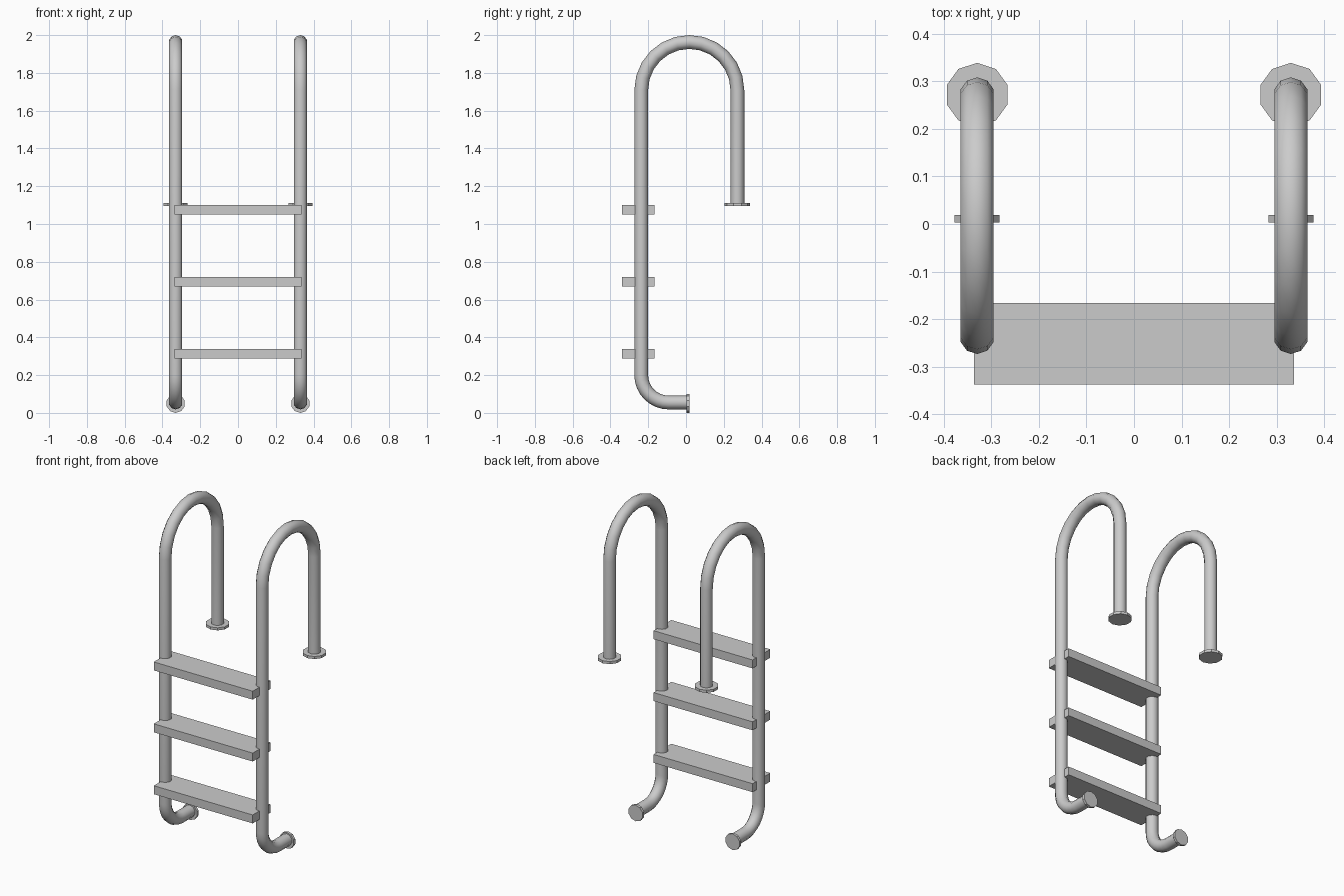
import bpy, bmesh, math
from mathutils import Vector, Matrix

if "Cube" in bpy.data.objects:
    bpy.data.objects.remove(bpy.data.objects["Cube"])

SIDES = 10
grey = bpy.data.materials.new("steel_grey")
grey.diffuse_color = (0.6, 0.6, 0.6, 1)
grey.use_nodes = True
grey.node_tree.nodes["Principled BSDF"].inputs["Base Color"].default_value = grey.diffuse_color


def finish(name, bm, smooth=False):
    bmesh.ops.recalc_face_normals(bm, faces=bm.faces[:])
    me = bpy.data.meshes.new(name)
    bm.to_mesh(me)
    bm.free()
    me.materials.append(grey)
    ob = bpy.data.objects.new(name, me)
    bpy.context.collection.objects.link(ob)
    if smooth:
        bpy.ops.object.select_all(action='DESELECT')
        ob.select_set(True)
        bpy.context.view_layer.objects.active = ob
        bpy.ops.object.shade_smooth_by_angle(angle=math.radians(50))
    return ob


def arc(cy, cz, r, a0, a1, n):
    return [(cy + r * math.cos(math.radians(a0 + (a1 - a0) * i / n)),
             cz + r * math.sin(math.radians(a0 + (a1 - a0) * i / n))) for i in range(n + 1)]


def tube(name, x, path, r):
    bm = bmesh.new()
    pts = [Vector((x, y, z)) for y, z in path]
    rings = []
    for i, p in enumerate(pts):
        t = (pts[min(i + 1, len(pts) - 1)] - pts[max(i - 1, 0)]).normalized()
        if i == 0 or i == len(pts) - 1:   # square the open ends to the straight runs
            t = Vector((0, round(t.y), round(t.z)))
        side = Vector((1, 0, 0))
        out = t.cross(side)
        rings.append([bm.verts.new(p + r * (math.cos(a) * out + math.sin(a) * side))
                      for a in (2 * math.pi * k / SIDES for k in range(SIDES))])
    for a, b in zip(rings, rings[1:]):
        for k in range(SIDES):
            j = (k + 1) % SIDES
            bm.faces.new((a[k], a[j], b[j], b[k]))
    bm.faces.new(rings[0])
    bm.faces.new(rings[-1])
    return finish(name, bm, True)


def flange(name, center, r, depth, rot):
    bm = bmesh.new()
    bmesh.ops.create_cone(bm, cap_ends=True, segments=SIDES, radius1=r, radius2=r, depth=depth,
                          matrix=Matrix.Translation(center) @ rot @ Matrix.Rotation(math.pi / 2, 4, 'Z'))
    # keep a corner on the rail's plane of symmetry
    c = Vector(center)
    v = min(bm.verts, key=lambda v: abs(v.co.x - c.x))
    if abs(v.co.x - c.x) > 1e-4:
        axis = rot @ Vector((0, 0, 1))
        bmesh.ops.rotate(bm, verts=bm.verts[:], cent=c,
                         matrix=Matrix.Rotation(math.pi / SIDES, 3, axis))
    return finish(name, bm)


# Side rail centreline: foot, lower bend, upright, top arch, deck post
path = [(0.01, 0.055)]
path += arc(-0.092, 0.2, 0.145, 270, 180, 8)
path += arc(0.0175, 1.709, 0.2545, 180, 0, 12)
path += [(0.272, 1.1)]

for side, x in (("left", -0.33), ("right", 0.33)):
    tube(side + "_rail", x, path, 0.0365)
    flange(side + "_deck_flange", (x, 0.272, 1.103), 0.067, 0.016, Matrix.Identity(4))
    flange(side + "_wall_foot", (x, 0.011, 0.05), 0.05, 0.016, Matrix.Rotation(math.pi / 2, 4, 'X'))

# Treads
for i, z in enumerate((0.313, 0.694, 1.075)):
    bm = bmesh.new()
    bmesh.ops.create_cube(bm, size=1, matrix=Matrix.Translation((0, -0.252, z))
                          @ Matrix.Diagonal((0.674, 0.172, 0.052, 1)))
    finish("tread_%d" % (i + 1), bm)
